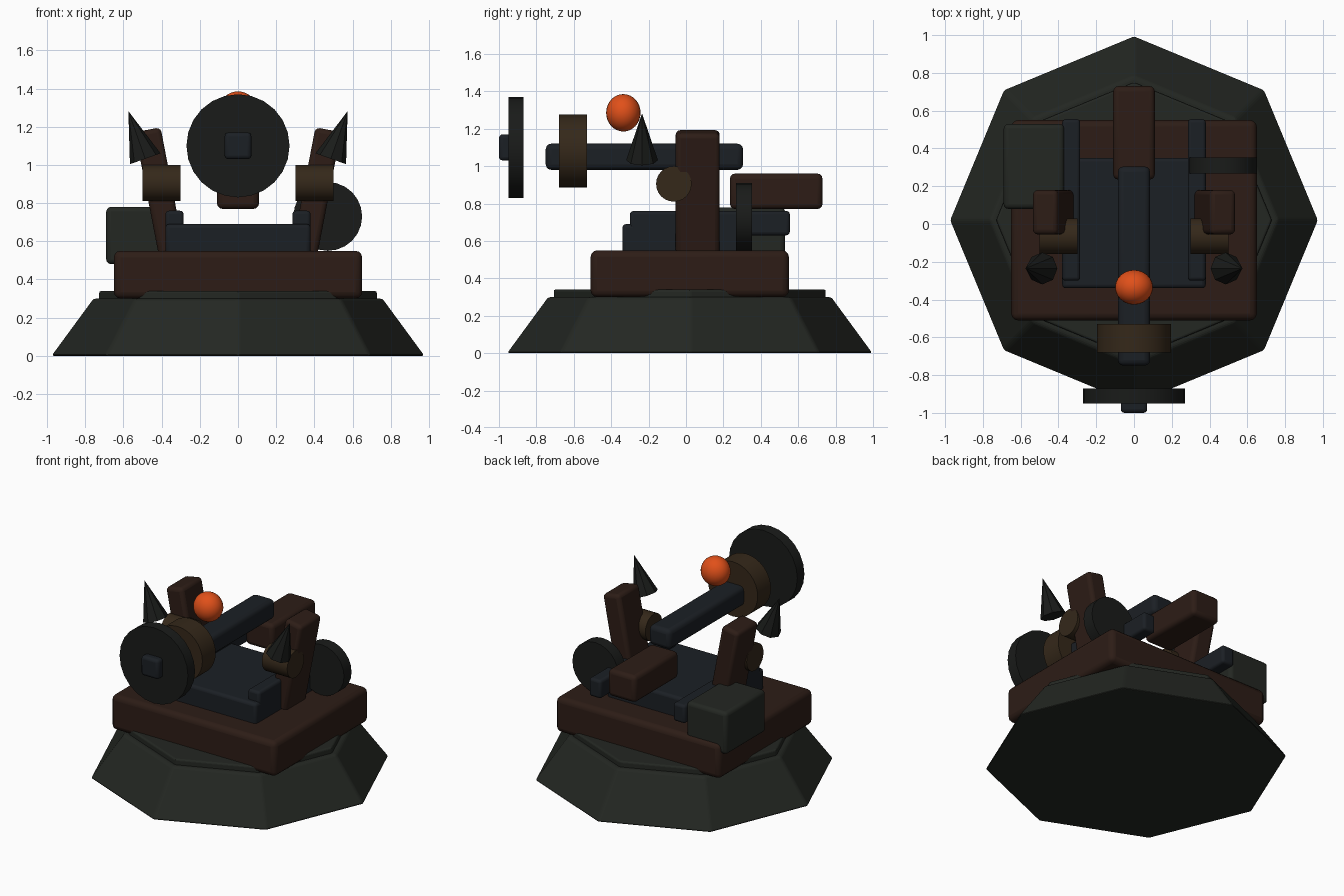
import bpy
import math
from mathutils import Matrix

cube = bpy.data.objects.get("Cube")
if cube:
    bpy.data.objects.remove(cube, do_unlink=True)


def material(name, r, g, b):
    m = bpy.data.materials.new(name)
    m.use_nodes = True
    m.diffuse_color = (r, g, b, 1)
    bsdf = m.node_tree.nodes["Principled BSDF"]
    bsdf.inputs["Base Color"].default_value = (r, g, b, 1)
    bsdf.inputs["Roughness"].default_value = 0.8
    return m


STONE = material("dark_stone", 0.017, 0.02, 0.016)
WOOD = material("dark_wood", 0.026, 0.012, 0.008)
IRON = material("blue_iron", 0.011, 0.014, 0.018)
BLACK = material("black_iron", 0.01, 0.011, 0.01)
BRONZE = material("old_bronze", 0.035, 0.021, 0.01)
GLOW = material("orange_glow", 0.75, 0.08, 0.01)


def finish(name, mat, bevel=0.0, smooth=True):
    ob = bpy.context.object
    ob.name = ob.data.name = name
    ob.data.materials.append(mat)
    if smooth:
        bpy.ops.object.shade_smooth_by_angle(angle=math.radians(30))
    if bevel:
        mod = ob.modifiers.new("rounded_edges", "BEVEL")
        mod.width = bevel
        mod.segments = 3
        mod.limit_method = "ANGLE"
    return ob


def box(name, mat, x, y, z, bevel=0.02, lean=0.0):
    """Box from its (min, max) extents, leaned about the y axis."""
    spans = (x, y, z)
    centre = [(a + b) / 2 for a, b in spans]
    bpy.ops.mesh.primitive_cube_add(size=1, location=centre, rotation=(0, lean, 0))
    size = [b - a for a, b in spans]
    bpy.context.object.data.transform(Matrix.Diagonal((*size, 1)))
    return finish(name, mat, bevel)


def cone(name, mat, low, high, z, sides, bevel=0.0):
    """Upright faceted frustum centred on the base axis."""
    bpy.ops.mesh.primitive_cone_add(vertices=sides, radius1=low, radius2=high,
                                    depth=z[1] - z[0], location=(0, 0.02, sum(z) / 2))
    return finish(name, mat, bevel, smooth=False)


def drum(name, mat, radius, length, centre, axis, sides=24, bevel=0.0):
    turn = (math.pi / 2, 0, 0) if axis == "y" else (0, math.pi / 2, 0)
    bpy.ops.mesh.primitive_cylinder_add(vertices=sides, radius=radius, depth=length,
                                        location=centre, rotation=turn)
    return finish(name, mat, bevel)


# Octagonal plinth and collar
cone("plinth", STONE, 0.98, 0.76, (0, 0.30), 8, 0.015)
cone("collar", STONE, 0.73, 0.73, (0.2, 0.34), 8, 0.012)

# Platform, bed and storage box
box("platform", WOOD, (-0.65, 0.65), (-0.51, 0.55), (0.30, 0.55), 0.035)
box("bed", IRON, (-0.38, 0.38), (-0.34, 0.35), (0.53, 0.69), 0.02)
box("storage_box", STONE, (-0.69, -0.37), (0.08, 0.53), (0.48, 0.78), 0.025)

# Side parts, mirrored left and right
for side, s in (("left", 1), ("right", -1)):
    def span(a, b):
        return tuple(sorted((a * s, b * s)))

    box(side + "_rail", IRON, span(0.285, 0.38), (-0.30, 0.555), (0.63, 0.76), 0.018)
    box(side + "_post", WOOD, span(0.342, 0.478), (-0.055, 0.18), (0.53, 1.19),
        0.025, lean=0.19 * s)
    drum(side + "_pivot", BRONZE, 0.095, 0.20, (0.40 * s, -0.065, 0.905), "x")
    bpy.ops.mesh.primitive_cone_add(vertices=8, radius1=0.085, radius2=0, depth=0.265,
                                    location=(0.53 * s, -0.235, 1.157),
                                    rotation=(0, 0.34 * s, 0))
    finish(side + "_spike", BLACK, smooth=False)

# Hand wheel and rear counterweight
drum("side_wheel", BLACK, 0.18, 0.085, (0.47, 0.31, 0.73), "y")
box("counterweight", WOOD, (-0.11, 0.11), (0.235, 0.73), (0.77, 0.96), 0.028)

# Swinging beam with its drum, front disc and boss
box("beam", IRON, (-0.085, 0.085), (-0.75, 0.305), (0.98, 1.12), 0.03)
drum("beam_drum", BRONZE, 0.195, 0.15, (0, -0.605, 1.08), "y", 32)
drum("front_disc", BLACK, 0.27, 0.08, (0, -0.91, 1.10), "y")
box("disc_boss", IRON, (-0.07, 0.07), (-1.0, -0.93), (1.03, 1.17), 0.02)

# Glowing ball
bpy.ops.mesh.primitive_uv_sphere_add(segments=24, ring_count=16, radius=0.1,
                                     location=(0, -0.335, 1.285))
bpy.context.object.scale.y = 0.92
finish("glowing_ball", GLOW)
